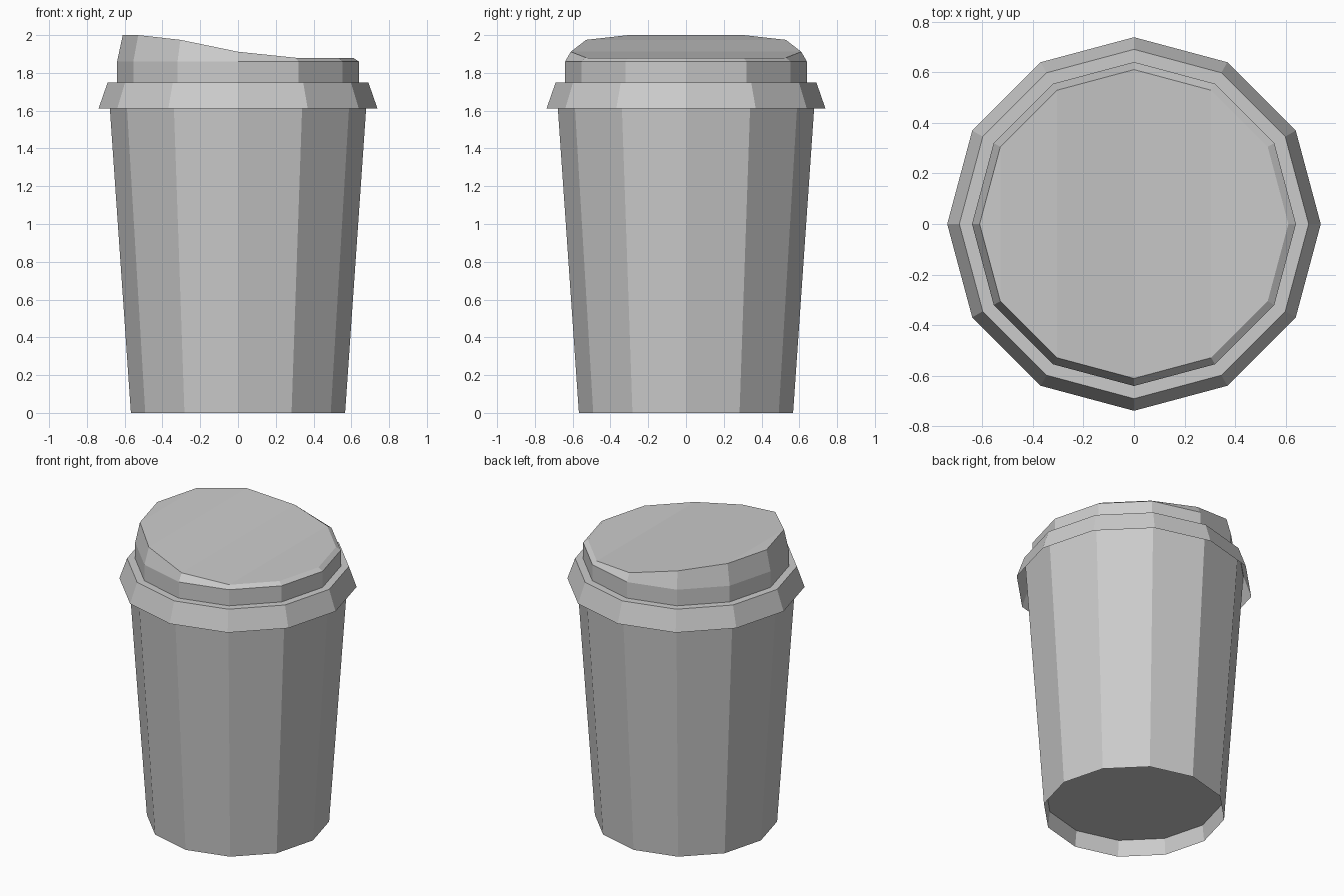
import bpy, bmesh
from math import cos, sin, pi

if "Cube" in bpy.data.objects:
    bpy.data.objects.remove(bpy.data.objects["Cube"])

SIDES = 12


def ring(bm, r, z):
    """Ring of vertices; z is a number or a function of x."""
    out = []
    for i in range(SIDES):
        a = 2 * pi * i / SIDES
        x, y = r * cos(a), r * sin(a)
        out.append(bm.verts.new((x, y, z(x) if callable(z) else z)))
    return out


def lathe(bm, profile):
    """Join rings of (radius, z) with quads; returns all rings."""
    rings = [ring(bm, r, z) for r, z in profile]
    for lo, hi in zip(rings, rings[1:]):
        for i in range(SIDES):
            j = (i + 1) % SIDES
            bm.faces.new((lo[i], lo[j], hi[j], hi[i]))
    return rings


def finish(bm, name):
    me = bpy.data.meshes.new(name)
    bm.to_mesh(me)
    bm.free()
    ob = bpy.data.objects.new(name, me)
    bpy.context.collection.objects.link(ob)


def lid_height(x):
    """Sloping top: high drinking side at -x, low side at +x."""
    pts = [(-0.7, 2.0), (-0.5, 2.0), (-0.305, 1.975), (0, 1.912), (0.305, 1.88), (0.7, 1.88)]
    for (x0, z0), (x1, z1) in zip(pts, pts[1:]):
        if x <= x1:
            return z0 + (z1 - z0) * (x - x0) / (x1 - x0)
    return pts[-1][1]


# cup: recessed base, then tapered wall running up under the lid skirt
bm = bmesh.new()
rings = lathe(bm, [(0.555, 0.11), (0.567, 0.0), (0.688, 1.75)])
bm.faces.new(rings[0][::-1])
finish(bm, "cup")

# lid: flared skirt, ledge, raised collar and sloped top
bm = bmesh.new()
rings = lathe(bm, [(0.738, 1.612), (0.69, 1.75), (0.64, 1.75), (0.64, 1.86), (0.61, lid_height)])
t = rings[-1]
# top surface as strips across the slope, between mirrored vertices
for i in range(SIDES // 2):
    quad = [t[i], t[i + 1], t[(-i - 1) % SIDES], t[-i % SIDES]]
    bm.faces.new(list(dict.fromkeys(quad)))
finish(bm, "lid")
